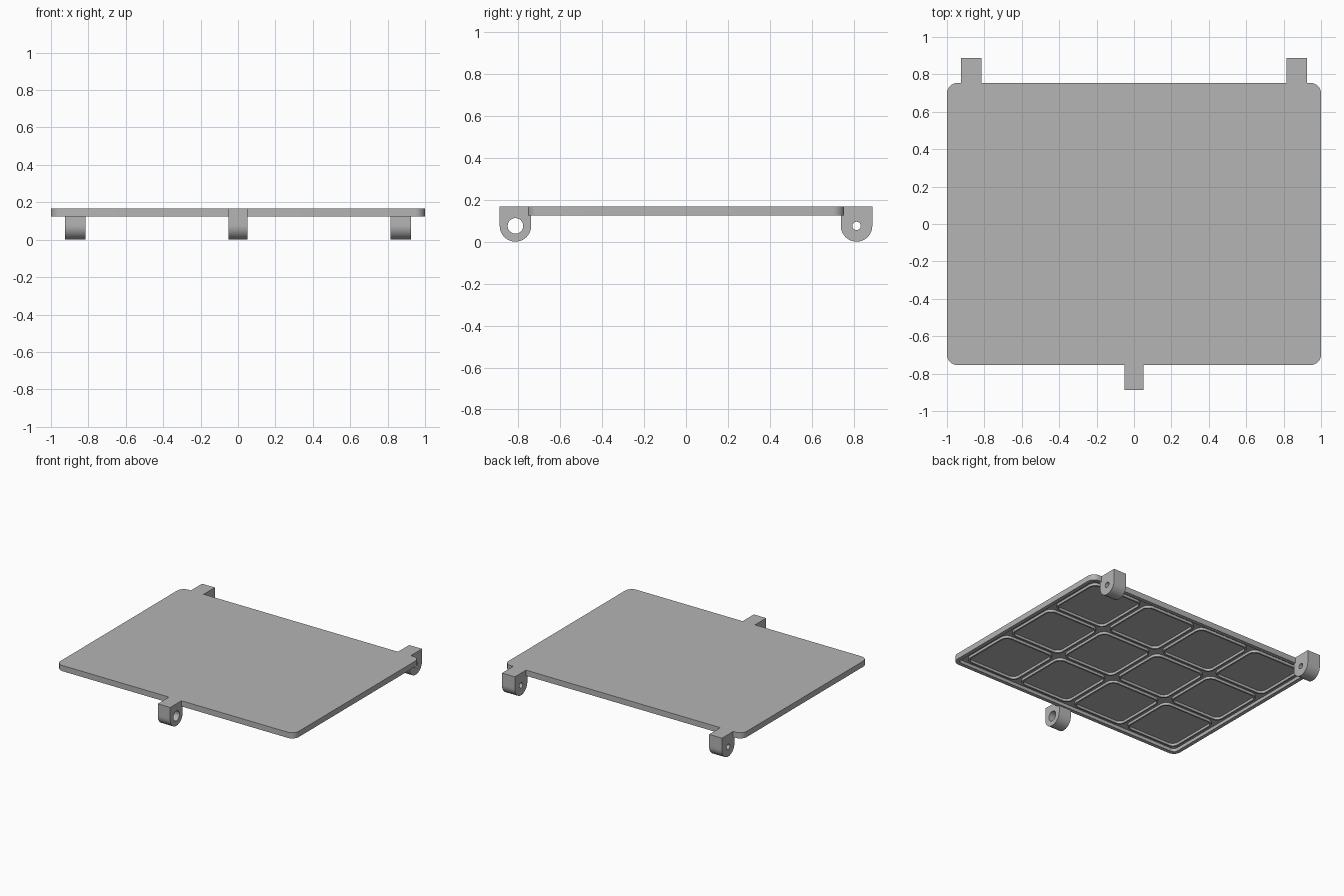
import bpy, bmesh, math

cube = bpy.data.objects.get("Cube")
if cube:
    bpy.data.objects.remove(cube)

grey = bpy.data.materials.new("plain grey")
grey.use_nodes = True
GREY = (0.46, 0.46, 0.46, 1)
grey.diffuse_color = GREY
grey.node_tree.nodes["Principled BSDF"].inputs["Base Color"].default_value = GREY

TOP = 0.168      # upper face of the plate
BASE = 0.125     # lower edge of the rim
FLOOR = 0.15     # underside of the panel inside the rim


def rounded_rect(half_x, half_y, radius, z, cx=0, cy=0, steps=8):
    points = []
    for corner, (sx, sy) in enumerate([(1, 1), (-1, 1), (-1, -1), (1, -1)]):
        for i in range(steps + 1):
            a = math.pi / 2 * (corner + i / steps)
            points.append((cx + sx * (half_x - radius) + radius * math.cos(a),
                           cy + sy * (half_y - radius) + radius * math.sin(a), z))
    return points


def loft(name, loops, closed=False):
    """Skin matching loops; either close into a ring or cap both ends."""
    bm = bmesh.new()
    rings = [[bm.verts.new(p) for p in loop] for loop in loops]
    n = len(rings[0])
    pairs = list(zip(rings, rings[1:]))
    if closed:
        pairs.append((rings[-1], rings[0]))
    else:
        bm.faces.new(rings[0])
        bm.faces.new(rings[-1])
    for a, b in pairs:
        for i in range(n):
            j = (i + 1) % n
            bm.faces.new((a[i], a[j], b[j], b[i]))
    bmesh.ops.recalc_face_normals(bm, faces=bm.faces)
    mesh = bpy.data.meshes.new(name)
    bm.to_mesh(mesh)
    bm.free()
    mesh.materials.append(grey)
    obj = bpy.data.objects.new(name, mesh)
    bpy.context.collection.objects.link(obj)
    bpy.ops.object.select_all(action='DESELECT')
    obj.select_set(True)
    bpy.context.view_layer.objects.active = obj
    bpy.ops.object.shade_smooth_by_angle(angle=math.radians(30))
    return obj


# Cover plate, hollow underneath with a rim
HX, HY, RIM = 1.0, 0.754, 0.028
loft("cover_plate", [
    rounded_rect(HX, HY, 0.055, TOP),
    rounded_rect(HX, HY, 0.055, BASE),
    rounded_rect(HX - RIM, HY - RIM, 0.03, BASE),
    rounded_rect(HX - RIM, HY - RIM, 0.03, FLOOR),
])

# Grid of thin rounded stiffening frames on the underside
COLS, ROWS, GAP, WALL = 4, 3, 0.035, 0.012
px = (2 * (HX - RIM) - GAP) / COLS
py = (2 * (HY - RIM) - GAP) / ROWS
for c in range(COLS):
    for r in range(ROWS):
        cx, cy = (c - (COLS - 1) / 2) * px, (r - (ROWS - 1) / 2) * py
        hx, hy = (px - GAP) / 2, (py - GAP) / 2
        outer = (hx, hy, 0.055)
        inner = (hx - WALL, hy - WALL, 0.055 - WALL)
        loft(f"stiffening_frame_{c + 1}_{r + 1}", [
            rounded_rect(*outer, FLOOR + 0.003, cx, cy),
            rounded_rect(*outer, BASE + 0.006, cx, cy),
            rounded_rect(*inner, BASE + 0.006, cx, cy),
            rounded_rect(*inner, FLOOR + 0.003, cx, cy),
        ], closed=True)


# Hinge and latch lugs: square top, round bottom, drilled through
def lug(name, x, y, half_width, hole):
    radius = 0.075
    height = TOP - radius
    corner = math.atan2(height, radius)
    angles = sorted([2 * math.pi * i / 48 for i in range(48)] + [corner, math.pi - corner])

    def outline(px, drilled):
        points = []
        for a in angles:
            co, si = math.cos(a), math.sin(a)
            d = radius
            if si > 0:
                d = min(radius / max(abs(co), 1e-6), height / max(si, 1e-6))
            if drilled:
                d = hole
            points.append((px, y + d * co, radius + d * si))
        return points

    a, b = x - half_width, x + half_width
    loft(name, [outline(a, False), outline(b, False),
                outline(b, True), outline(a, True)], closed=True)


lug("front_latch_lug", 0, -0.813, 0.052, 0.037)
for side, name in ((1, "left"), (-1, "right")):
    lug(f"{name}_hinge_lug", side * 0.87, 0.813, 0.054, 0.02)
